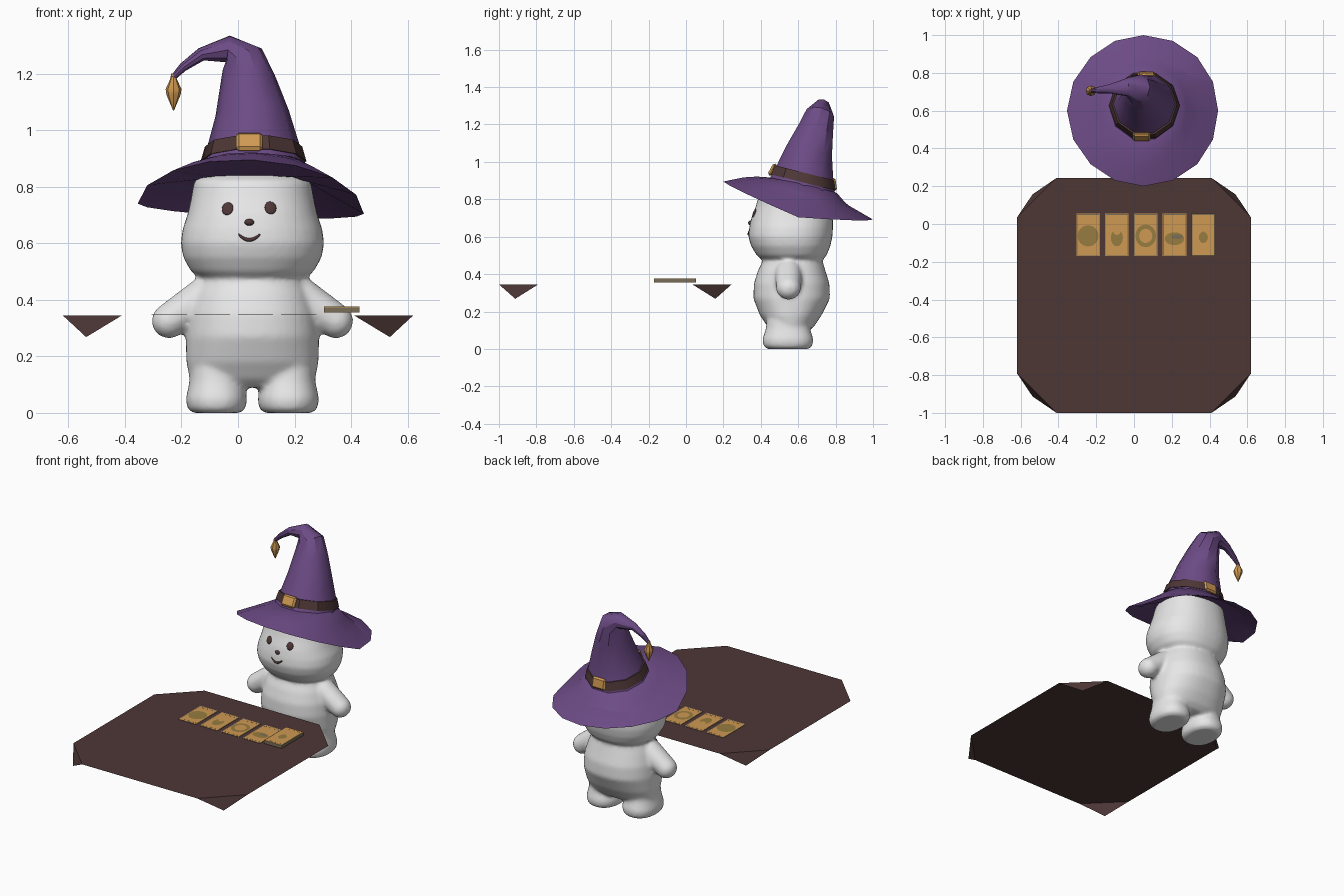
import bpy, bmesh, math
from mathutils import Vector, Matrix
from mathutils.bvhtree import BVHTree

if "Cube" in bpy.data.objects:
    bpy.data.objects.remove(bpy.data.objects["Cube"])


def material(name, *rgb):
    m = bpy.data.materials.new(name)
    m.use_nodes = True
    m.diffuse_color = (*rgb, 1)
    m.node_tree.nodes["Principled BSDF"].inputs["Base Color"].default_value = (*rgb, 1)
    return m


WHITE = material("soft white", 0.8, 0.8, 0.8)
PURPLE = material("purple felt", 0.15, 0.07, 0.235)
BROWN = material("dark brown", 0.075, 0.038, 0.037)
GOLD = material("gold", 0.62, 0.32, 0.085)
CARD = material("card grey", 0.19, 0.155, 0.1)
OCHRE = material("ochre", 0.31, 0.2, 0.05)


def finish(bm, name, mats, angle=180):
    bmesh.ops.recalc_face_normals(bm, faces=bm.faces[:])
    me = bpy.data.meshes.new(name)
    bm.to_mesh(me)
    bm.free()
    for m in mats:
        me.materials.append(m)
    if angle:
        me.shade_smooth()
        me.set_sharp_from_angle(angle=math.radians(angle))
    ob = bpy.data.objects.new(name, me)
    bpy.context.collection.objects.link(ob)
    return ob


def loft(bm, rings, caps=True):
    """Skin a list of equal-sized point rings."""
    vs = [[bm.verts.new(p) for p in r] for r in rings]
    n = len(vs[0])
    for a, b in zip(vs, vs[1:]):
        for i in range(n):
            bm.faces.new((a[i], a[(i + 1) % n], b[(i + 1) % n], b[i]))
    if caps:
        bm.faces.new(vs[0])
        bm.faces.new(vs[-1])


def oval(cx, cy, z, rx, ry, n=40, p=0.9):
    """Rounded-square ring at height z."""
    out = []
    for i in range(n):
        c, s = math.cos(math.tau * i / n), math.sin(math.tau * i / n)
        out.append((cx + rx * math.copysign(abs(c) ** p, c),
                    cy + ry * math.copysign(abs(s) ** p, s), z))
    return out


def tube(path, n, start):
    """Rings perpendicular to a path of (x, y, z, radius)."""
    pts = [Vector(p[:3]) for p in path]
    t = Vector(start).normalized()
    u = Vector((0, -1, 0))
    u = (u - t * u.dot(t)).normalized()
    rings = []
    for i, p in enumerate(pts):
        if i:
            nxt = (pts[min(i + 1, len(pts) - 1)] - pts[i - 1]).normalized()
            u = t.rotation_difference(nxt) @ u
            t = nxt
        w = t.cross(u)
        rings.append([p + path[i][3] * (u * math.cos(a) + w * math.sin(a))
                      for a in (math.tau * (k + 0.5) / n for k in range(n))])
    return rings


def blob(bm, centre, size, rot=None):
    m = Matrix.Translation(centre) @ (rot or Matrix()) @ Matrix.Diagonal((*size, 1))
    bmesh.ops.create_uvsphere(bm, u_segments=20, v_segments=12, radius=1, matrix=m)


# Figure: head, torso, legs and arms fused into one soft body
MID = 0.051
bm = bmesh.new()
head = [(.44, .13, .57, .10), (.47, .175, .57, .155), (.50, .217, .565, .187),
        (.55, .245, .56, .212), (.60, .254, .558, .225), (.65, .247, .562, .224),
        (.70, .230, .567, .218), (.76, .217, .575, .203), (.82, .207, .58, .19),
        (.85, .16, .59, .14), (.865, .08, .59, .07)]
torso = [(.09, .16, .56, .09), (.12, .222, .56, .125), (.18, .234, .56, .165),
         (.27, .236, .565, .205), (.35, .228, .565, .202), (.42, .207, .565, .18),
         (.47, .185, .57, .16), (.50, .16, .57, .14)]
leg = [(0, .085, .112), (.015, .103, .131), (.05, .109, .137), (.08, .102, .127),
       (.11, .096, .118), (.17, .09, .11)]
for part in (head, torso):
    loft(bm, [oval(MID, y, z, rx, ry) for z, rx, y, ry in part])
arm = [(.11, .45, .06), (.18, .405, .068), (.24, .362, .066), (.295, .325, .062)]
for side in (-1, 1):
    loft(bm, [oval(MID + side * .127, .545, z, rx, ry) for z, rx, ry in leg])
    for a, b in zip(arm, arm[1:]):
        for k in range(4):
            x, z, r = (p + (q - p) * k / 3 for p, q in zip(a, b))
            blob(bm, (MID + side * x, .548, z), (r, r * 1.08, r))
body = finish(bm, "figure_body", [WHITE])
remesh = body.modifiers.new("Fuse", 'REMESH')
remesh.mode = 'VOXEL'
remesh.voxel_size = 0.011
remesh.use_smooth_shade = True
soften = body.modifiers.new("Soften", 'SMOOTH')
soften.factor = 0.5
soften.iterations = 7

# Face features sit on the head surface
bpy.context.view_layer.update()
tree = BVHTree.FromObject(body, bpy.context.evaluated_depsgraph_get())


def on_face(x, z):
    hit, normal, _, _ = tree.ray_cast(Vector((x, -.5, z)), Vector((0, 1, 0)))
    return hit, normal


for name, x, z, size in (("right_eye", -.037, .722, (.021, .024, .007)),
                         ("left_eye", .115, .725, (.021, .024, .007)),
                         ("nose", .04, .674, (.017, .012, .012))):
    hit, normal = on_face(x, z)
    bm = bmesh.new()
    blob(bm, hit, size, normal.to_track_quat('Z', 'Y').to_matrix().to_4x4())
    finish(bm, name, [BROWN])
smile = [on_face(.04 + .038 * t, .612 + .02 * t * t)[0] for t in (k / 6 - 1 for k in range(13))]
bm = bmesh.new()
loft(bm, tube([(*p, .003 + .004 * math.sin(math.pi * i / 12)) for i, p in enumerate(smile)], 8, (1, 0, 0)))
finish(bm, "mouth", [BROWN])


# Hat brim: raised at the front, drooping at the sides and back
def brim_ring(r, mix):
    out = []
    for i in range(16):
        a = math.tau * i / 16
        c, s = math.cos(a), math.sin(a)
        wave = 1 + .012 * math.sin(3 * a)
        x, y = .05 + r * wave * s, .6 + .02 * mix - r * c
        rim = .722 + (.173 if c > 0 else .03) * c - .045 * s * .4
        base = .87 - .25 * (y - .62)
        out.append((x, y, rim + (base - rim) * mix))
    return out


under = [(x, y, .822 - .1 * (y - .6)) for x, y, z in brim_ring(.19, 1)]
bm = bmesh.new()
loft(bm, [under, brim_ring(.4, 0), brim_ring(.3, .42), brim_ring(.235, .76),
          brim_ring(.185, 1.08)])
finish(bm, "hat_brim", [PURPLE], 50)

# Hat cone bending over into a drooping tip
TILT = (0, .25, 1)
bm = bmesh.new()
loft(bm, tube([(.053, .622, .865, .19), (.055, .632, .935, .166), (.05, .66, 1.06, .13),
               (.035, .693, 1.17, .1), (.015, .715, 1.25, .08), (-.035, .725, 1.287, .049),
               (-.13, .715, 1.268, .024), (-.195, .708, 1.222, .016),
               (-.23, .705, 1.185, .01)], 10, TILT))
finish(bm, "hat_cone", [PURPLE], 35)

bm = bmesh.new()
loft(bm, tube([(.055, .627, .888, .174), (.055, .627, .889, .187),
               (.055, .633, .942, .173), (.055, .633, .943, .16)], 10, TILT)[:1], caps=False)
bm.free()

# Hat band with a gold plate front and back
bm = bmesh.new()
rings = []
for y, z, r in ((.627, .89, .15), (.627, .89, .187), (.634, .942, .172), (.634, .942, .15)):
    rings.append(tube([(.055, y, z, r)], 10, TILT)[0])
loft(bm, rings + rings[:1], caps=False)
bmesh.ops.remove_doubles(bm, verts=bm.verts[:], dist=1e-5)
finish(bm, "hat_band", [BROWN], 35)

for name, x, y, z, lean in (("front_buckle", .04, .463, .958, -.5),
                            ("back_buckle", .065, .79, .88, .15)):
    bm = bmesh.new()
    m = Matrix.Translation((x, y, z)) @ Matrix.Rotation(lean, 4, 'X')
    bmesh.ops.create_cube(bm, size=1, matrix=m @ Matrix.Diagonal((.094, .026, .07, 1)))
    bmesh.ops.bevel(bm, geom=bm.edges[:], offset=.01, segments=1, affect='EDGES')
    finish(bm, name, [GOLD], 35)

# Tassel on the tip
bm = bmesh.new()
loft(bm, [oval(-.228, .705, z, r, r, 8, 1) for z, r in
          ((1.2, .008), (1.18, .012), (1.145, .028), (1.125, .025), (1.07, .002))])
finish(bm, "hat_tassel", [GOLD], 40)

# Table cloth: flat sheet with four folded corners
TOP = .345
bm = bmesh.new()
outline = []
for sx, sy in ((1, 1), (-1, 1), (-1, -1), (1, -1)):
    a = bm.verts.new((sx * .62, -.378 + sy * .412, TOP))
    b = bm.verts.new((sx * .41, -.378 + sy * .622, TOP))
    tip = bm.verts.new((sx * .537, -.378 + sy * .535, .268))
    bm.faces.new((a, tip, b))
    outline += [a, b] if sx * sy > 0 else [b, a]
bm.faces.new(outline)
finish(bm, "table_cloth", [BROWN], 0)


# Cards: grey face, gold border, painted emblem
def card(name, x, z, thick, emblems):
    bm = bmesh.new()
    m = Matrix.Translation((x, -.058, z)) @ Matrix.Diagonal((.125, .225, thick, 1))
    bmesh.ops.create_cube(bm, size=1, matrix=m)
    bm.normal_update()
    for f in bm.faces[:]:
        if abs(f.normal.z) > .5:
            f.material_index = 1
            for width, mat in ((.004, 0), (.004, 1)):
                bmesh.ops.inset_region(bm, faces=[f], thickness=width)
                f.material_index = mat
        elif thick > .01:
            f.material_index = 1
            bmesh.ops.inset_region(bm, faces=[f], thickness=.003)
            f.material_index = 0
    top = z + thick / 2
    # gold rules near the two short ends
    for y in (-.155, .039):
        m = Matrix.Translation((x, y, top)) @ Matrix.Diagonal((.1, .004, .001, 1))
        for v in bmesh.ops.create_cube(bm, size=1, matrix=m)["verts"]:
            for f in v.link_faces:
                f.material_index = 1
    for k, (dx, dy, rx, ry, mat) in enumerate(emblems):
        lift = top + .001 * (k + 1)
        vs = [bm.verts.new(p) for p in oval(x + dx, -.063 + dy, lift, rx, ry, 16, 1)]
        bm.faces.new(vs).material_index = mat
    return finish(bm, name, [CARD, GOLD, OCHRE], 0)


designs = [[(0, 0, .056, .056, 2), (0, 0, .038, .038, 2)],
           [(0, -.01, .032, .045, 2), (0, .025, .02, .02, 1)],
           [(0, 0, .055, .06, 2), (0, 0, .035, .038, 1)],
           [(0, -.015, .052, .034, 2), (.015, -.005, .03, .012, 0)],
           [(0, -.008, .024, .03, 2), (0, 0, .008, .024, 2)]]
for i, emblems in enumerate(designs):
    last = i == 4
    card("card_stack" if last else "card_%d" % (i + 1), -.243 + .1525 * i,
         .365 if last else .347, .021 if last else .002, emblems)
